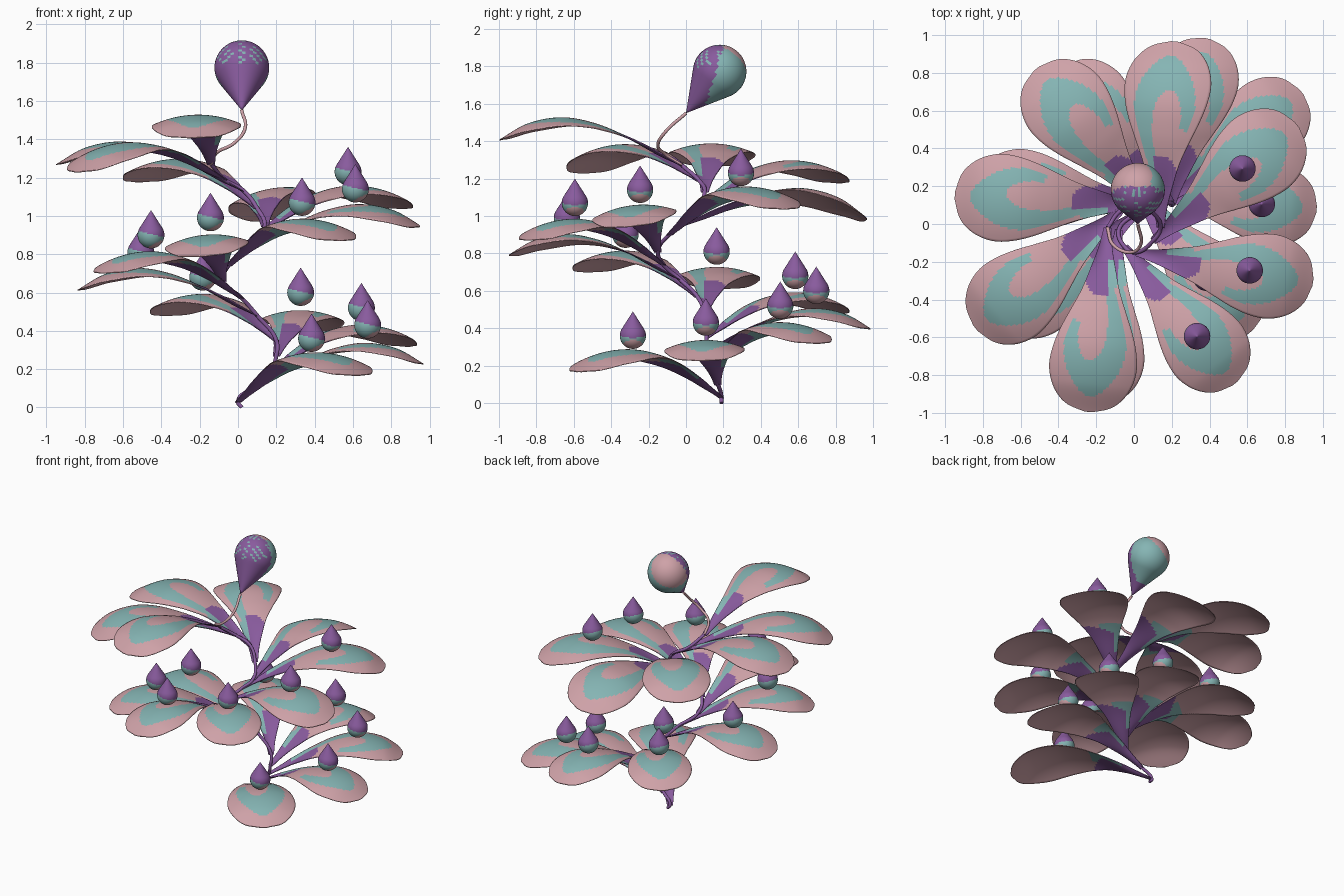
import bpy, bmesh, math
from mathutils import Vector, Matrix

if "Cube" in bpy.data.objects:
    bpy.data.objects.remove(bpy.data.objects["Cube"])


def material(name, rgb):
    m = bpy.data.materials.new(name)
    m.diffuse_color = (*rgb, 1)
    m.use_nodes = True
    m.node_tree.nodes["Principled BSDF"].inputs["Base Color"].default_value = m.diffuse_color
    return m


PURPLE, TEAL, PINK = 0, 1, 2
MATS = [material("purple", (0.25, 0.105, 0.34)),
        material("teal", (0.235, 0.46, 0.455)),
        material("dusty_pink", (0.62, 0.36, 0.39))]


def add_object(name, data, matrix=Matrix()):
    ob = bpy.data.objects.new(name, data)
    ob.matrix_world = matrix
    bpy.context.collection.objects.link(ob)
    return ob


def finish(bm, name):
    me = bpy.data.meshes.new(name)
    for f in bm.faces:
        f.smooth = True
    bm.to_mesh(me)
    bm.free()
    for m in MATS:
        me.materials.append(m)
    return me


def lookup(table, x):
    # smooth (Catmull-Rom style) interpolation in a list of (x, y)
    n = len(table)
    for i in range(n - 1):
        (x0, y0), (x1, y1) = table[i], table[i + 1]
        if x <= x1 or i == n - 2:
            xa, ya = table[max(i - 1, 0)]
            xb, yb = table[min(i + 2, n - 1)]
            h = x1 - x0
            m0, m1 = (y1 - ya) / (x1 - xa) * h, (yb - y0) / (xb - x0) * h
            t = (x - x0) / h
            return (y0 * (2*t**3 - 3*t*t + 1) + m0 * (t**3 - 2*t*t + t)
                    + y1 * (3*t*t - 2*t**3) + m1 * (t**3 - t*t))


# Leaf: rise and half width along its length
LENGTH = 0.98
RISE = [(0, 0), (.13, .06), (.33, .17), (.48, .23), (.65, .258), (.83, .225), (.98, .14)]
WIDTH = [(0, .02), (.1, .036), (.2, .062), (.33, .1), (.45, .15), (.55, .192),
         (.65, .222), (.75, .232), (.84, .21), (.91, .165), (.955, .105), (.98, .02)]


def leaf_colour(s, v, top):
    if not top:
        if s < 0.38 - 0.06 * v:
            return TEAL if s > 0.2 and v > 0.6 else PURPLE
        return TEAL if s < 0.43 and v > -0.2 else PINK
    if s < 0.37 - 0.08 * v * v:
        return TEAL if s > 0.17 and v > 0.4 else PURPLE
    if ((s - 0.5) / 0.42) ** 2 + (v / 0.8) ** 2 > 1:
        return PINK                                   # outer border
    in_patch = ((s - 0.48) / 0.24) ** 2 + ((v + 0.1) / 0.42) ** 2 < 1
    if in_patch or (v < -0.1 and s < 0.58 + 0.1 * v):
        return PINK                                   # inner patch, open to one side
    return TEAL


def leaf_mesh():
    bm = bmesh.new()
    nu, nv = 72, 36
    layers = []
    for top in (True, False):
        grid = []
        for i in range(nu + 1):
            s = 1 - (1 - i / nu) ** 1.25
            d, row = s * LENGTH, []
            w, z = lookup(WIDTH, d), lookup(RISE, d)
            for j in range(nv + 1):
                v = 2 * j / nv - 1
                # slight trough at the stalk, arched blade
                fold = (v * v * 0.03 * max(0, 1 - 2.4 * s) * min(1, 6 * s)
                        - 0.05 * (v * w / 0.232) ** 2)
                row.append(bm.verts.new((d, v * w, z + fold - (0 if top else 0.005))))
            grid.append(row)
        layers.append(grid)
        for i in range(nu):
            for j in range(nv):
                q = [grid[i][j], grid[i + 1][j], grid[i + 1][j + 1], grid[i][j + 1]]
                f = bm.faces.new(q if top else q[::-1])
                s = (q[0].co.x + q[1].co.x) / 2 / LENGTH
                f.material_index = leaf_colour(s, 2 * (j + .5) / nv - 1, top)
    # rim between upper and lower surface

    def loop(g):
        return ([g[i][0] for i in range(nu)] + g[nu][:-1]
                + [g[i][nv] for i in range(nu, 0, -1)] + g[0][:0:-1])
    a, b = loop(layers[0]), loop(layers[1])
    for k in range(len(a)):
        n = (k + 1) % len(a)
        f = bm.faces.new((a[k], b[k], b[n], a[n]))
        f.material_index = PURPLE if a[k].co.x < 0.33 else PINK
    return finish(bm, "leaf")


def drop_mesh(name, r, tip, colour):
    # ball with a tangent cone rising to a point, ball centre at the origin
    bm = bmesh.new()
    a = math.asin(r / tip)                            # tangent latitude
    prof = [(r * math.cos(t), r * math.sin(t)) for t in
            [-math.pi / 2 + (a + math.pi / 2) * k / 22 for k in range(1, 23)]]
    r0, z0 = prof[-1]
    prof += [(r0 * (1 - k / 10), z0 + (tip - z0) * k / 10) for k in range(1, 10)]
    n = 44
    rings = [[bm.verts.new((p * math.cos(2*math.pi*k/n), p * math.sin(2*math.pi*k/n), z))
              for k in range(n)] for p, z in prof]
    low, high = bm.verts.new((0, 0, -r)), bm.verts.new((0, 0, tip))
    for k in range(n):
        m = (k + 1) % n
        bm.faces.new((low, rings[0][m], rings[0][k]))
        bm.faces.new((high, rings[-1][k], rings[-1][m]))
        for p, q in zip(rings, rings[1:]):
            bm.faces.new((p[k], p[m], q[m], q[k]))
    for f in bm.faces:
        f.material_index = colour(f.calc_center_median())
    return finish(bm, name)


# Winding stem: one point for each leaf base
STEM = [(0, .19, .03), (.07, .17, .1), (.17, .12, .19), (.2, .1, .27), (.2, .11, .35),
        (.1, .1, .48), (.02, .06, .57), (-.08, -.03, .66), (-.05, -.12, .74),
        (.01, -.15, .81), (.1, -.09, .9), (.14, -.02, .95), (.1, .06, 1.04),
        (.03, .1, 1.13), (-.07, .07, 1.19), (-.14, -.02, 1.27)]
STALK = [STEM[-1], (-.11, -.11, 1.33), (-.02, -.15, 1.38), (.035, -.11, 1.45), (.02, 0, 1.55)]


def tube(name, pts, radius, mat):
    cu = bpy.data.curves.new(name, 'CURVE')
    cu.dimensions = '3D'
    cu.bevel_depth = radius
    cu.bevel_resolution = 3
    cu.use_fill_caps = True
    sp = cu.splines.new('BEZIER')
    sp.bezier_points.add(len(pts) - 1)
    for bp, p in zip(sp.bezier_points, pts):
        bp.co = p
        bp.handle_left_type = bp.handle_right_type = 'AUTO'
    cu.materials.append(MATS[mat])
    return add_object(name, cu)


tube("stem", [(.02, .19, 0)] + STEM, 0.011, PURPLE)
tube("bulb_stalk", STALK, 0.009, PINK)


def drop_colour(c):
    if c.z > 0.005 - 0.25 * c.x:
        return PURPLE
    return PINK if c.z - 0.5 * c.x < -0.055 else TEAL


# Leaves in a rising spiral, drops floating over the lower eleven
leaf = leaf_mesh()
drop = drop_mesh("drop", 0.07, 0.13, drop_colour)
TURN = {3: -6, 9: -3, 13: 3}
TILT = {11: -0.1, 14: -0.1}
ROLL = {11: -0.2, 9: 0.08, 7: 0.06}
SIZE = {1: 0.92, 2: 0.94, 3: 0.92, 4: 0.94, 5: 0.96, 6: 0.95, 7: 0.94, 8: 0.95, 9: 0.97}
for i, base in enumerate(STEM):
    az = math.radians(-51 + 45 * i + TURN.get(i, 0))
    m = (Matrix.Translation(base) @ Matrix.Rotation(az, 4, 'Z')
         @ Matrix.Rotation(-TILT.get(i, 0), 4, 'Y')
         @ Matrix.Rotation(ROLL.get(i, 0.0), 4, 'X') @ Matrix.Scale(SIZE.get(i, 1), 4))
    add_object(f"leaf_{i + 1}", leaf, m)
    if i < 11:
        p = Vector(base) + Vector((0.61 * math.cos(az), 0.61 * math.sin(az), 0.33))
        add_object(f"drop_{i + 1}", drop, Matrix.Translation(p))

# Large tilted bulb at the top
centre, point = Vector((.02, .18, 1.773)), Vector((.02, 0, 1.55))
axis = point - centre
turn = axis.to_track_quat('Z', 'Y').to_matrix().to_4x4()


def bulb_colour(c):
    w = turn.to_3x3() @ c
    if w.y < -0.02 + 0.3 * w.z:
        # teal flecks on the upper front
        return TEAL if w.z > 0.02 and math.sin(210 * w.x) * math.sin(190 * w.z) > 0.55 else PURPLE
    return PINK if w.dot(Vector((-.55, .5, .67))) > 0.06 else TEAL


add_object("top_bulb", drop_mesh("top_bulb", 0.143, axis.length, bulb_colour),
           Matrix.Translation(centre) @ turn)
